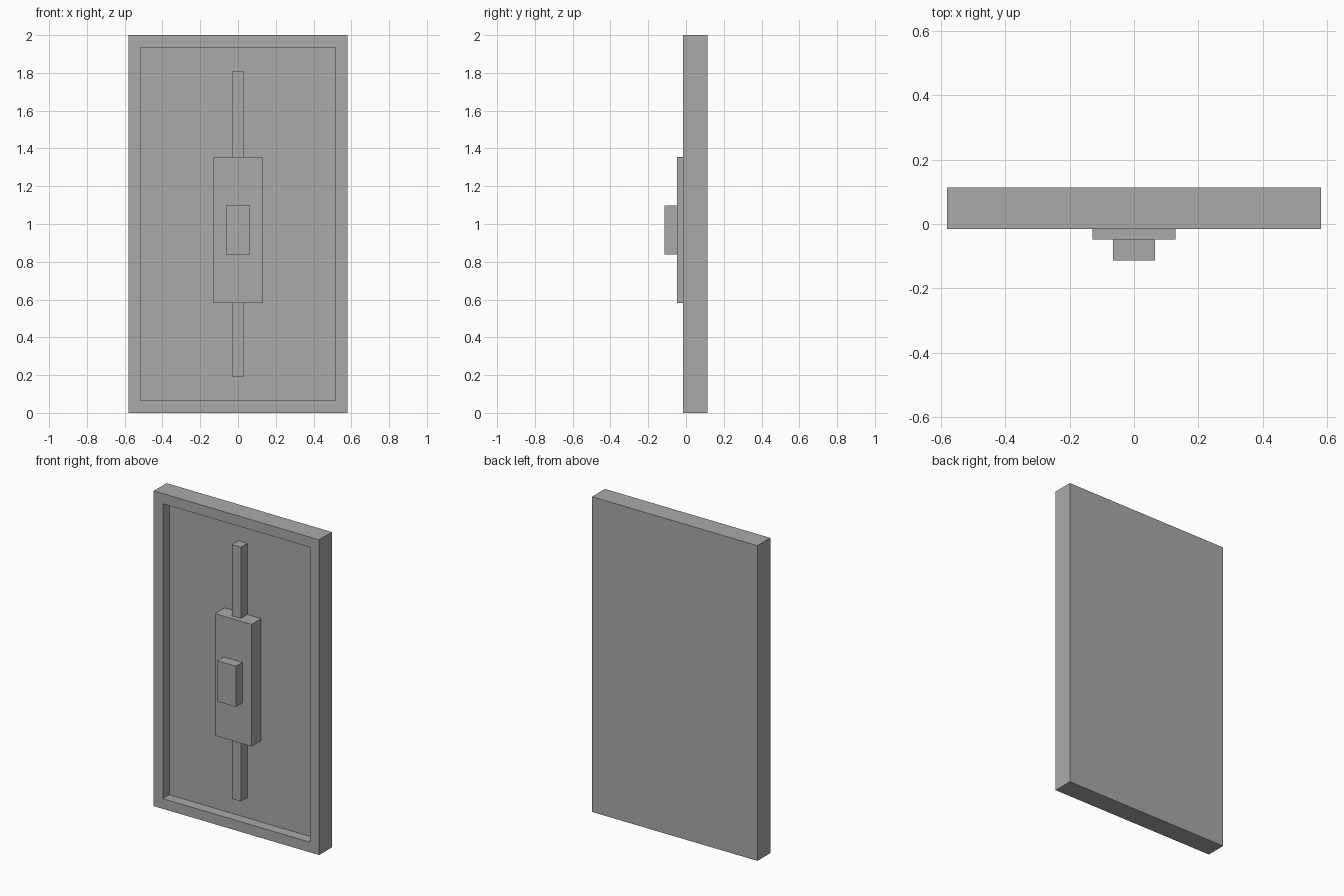
import bpy, bmesh
from mathutils import Matrix, Vector

cube = bpy.data.objects.get("Cube")
if cube:
    bpy.data.objects.remove(cube, do_unlink=True)

U = 2 / 31            # design module: the panel is 31 modules tall
BACK = 1.75 * U       # back plane of the panel
FLOOR = BACK - U      # bottom of the recess
RIM = BACK - 2 * U    # front of the rim

grey = bpy.data.materials.new("plain grey")
grey.use_nodes = True
colour = (0.4, 0.4, 0.4, 1)
grey.diffuse_color = colour
grey.node_tree.nodes["Principled BSDF"].inputs["Base Color"].default_value = colour


def box(name, width, front, back, bottom, top, recess=0):
    """Box centred on x; width, bottom and top are in modules."""
    bm = bmesh.new()
    size = Vector((width * U, back - front, (top - bottom) * U))
    centre = Vector((0, (front + back) / 2, (top + bottom) * U / 2))
    placement = Matrix.Translation(centre) @ Matrix.Diagonal(size).to_4x4()
    bmesh.ops.create_cube(bm, size=1, matrix=placement)
    if recess:
        # Inset the front face and push it back with straight walls
        bm.normal_update()
        face = min(bm.faces, key=lambda f: f.calc_center_median().y)
        bmesh.ops.inset_region(bm, faces=[face], thickness=U, use_even_offset=True)
        result = bmesh.ops.extrude_discrete_faces(bm, faces=[face])
        bmesh.ops.translate(bm, verts=result["faces"][0].verts, vec=(0, recess, 0))
    bmesh.ops.recalc_face_normals(bm, faces=bm.faces)
    mesh = bpy.data.meshes.new(name)
    bm.to_mesh(mesh)
    bm.free()
    mesh.materials.append(grey)
    bpy.context.collection.objects.link(bpy.data.objects.new(name, mesh))


# Framed panel with a recessed front
box("framed_panel", 18, RIM, BACK, 0, 31, recess=U)
# Vertical bar, flush with the rim
box("vertical_bar", 1, RIM, FLOOR, 3, 28)
# Central plate and its raised button
box("central_plate", 4, RIM - U / 2, FLOOR, 9, 21)
box("raised_button", 2, RIM - 1.5 * U, RIM - U / 2, 13, 17)
